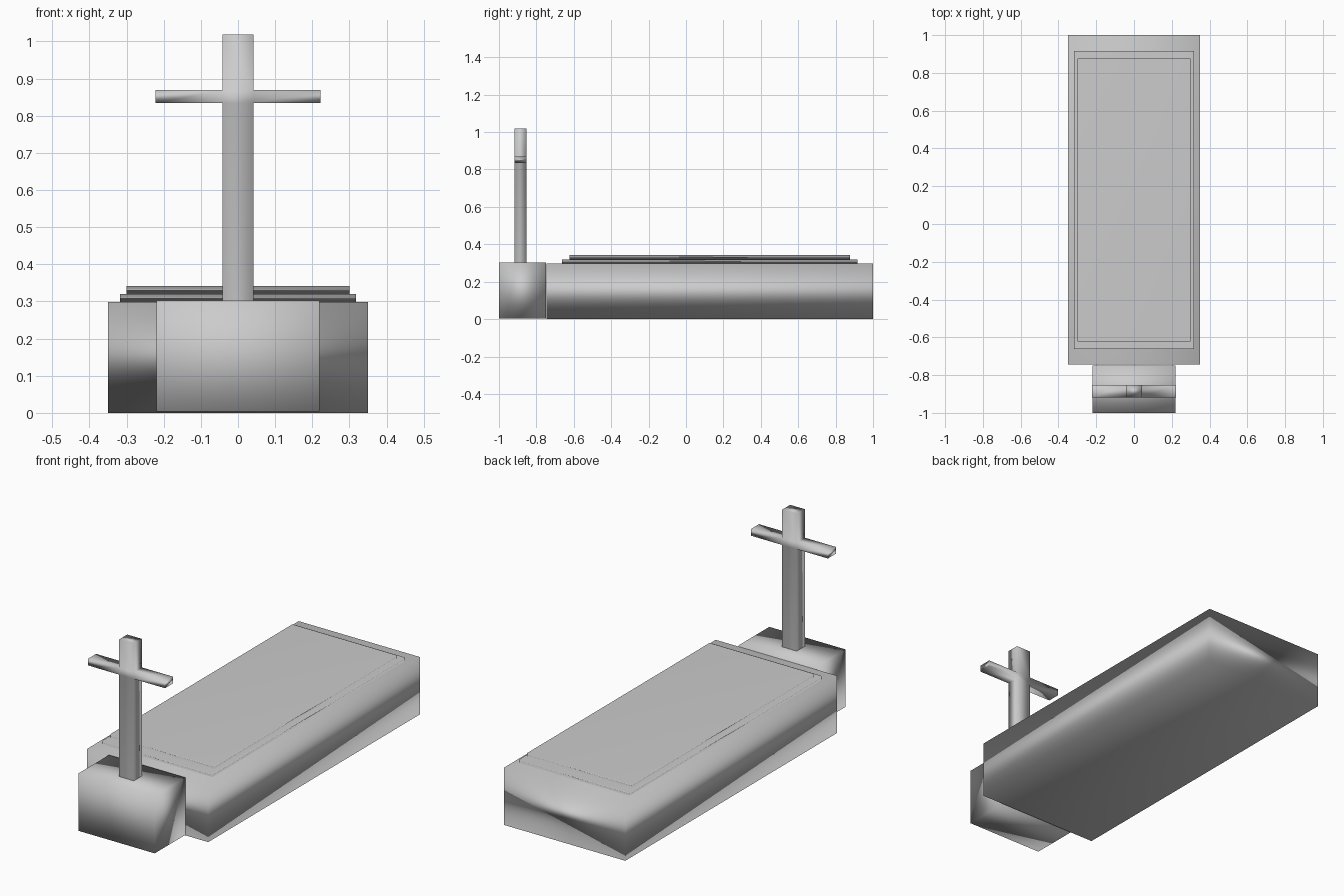
import bpy
import bmesh
from mathutils import Vector

default_cube = bpy.data.objects.get("Cube")
if default_cube:
    bpy.data.objects.remove(default_cube, do_unlink=True)

# Single stone colour
stone = bpy.data.materials.new("grey stone")
stone.use_nodes = True
GREY = (0.6, 0.6, 0.6, 1.0)
stone.diffuse_color = GREY
stone.node_tree.nodes["Principled BSDF"].inputs["Base Color"].default_value = GREY


def box_mesh(low, high):
    """New bmesh holding a box between two corners."""
    low, high = Vector(low), Vector(high)
    bm = bmesh.new()
    bmesh.ops.create_cube(bm, size=1)
    bmesh.ops.scale(bm, vec=high - low, verts=bm.verts)
    bmesh.ops.translate(bm, vec=(low + high) / 2, verts=bm.verts)
    return bm


def finish(name, bm):
    """Turn a bmesh into a smooth object with area-weighted normals."""
    bmesh.ops.recalc_face_normals(bm, faces=bm.faces)
    for face in bm.faces:
        face.smooth = True
    mesh = bpy.data.meshes.new(name)
    bm.to_mesh(mesh)
    bm.free()
    mesh.materials.append(stone)
    obj = bpy.data.objects.new(name, mesh)
    bpy.context.collection.objects.link(obj)
    weighted = obj.modifiers.new("area normals", "WEIGHTED_NORMAL")
    weighted.mode = "FACE_AREA"
    weighted.weight = 50
    return obj


# Long slab with two stepped plates, and the block carrying the cross
parts = {
    "slab_base": ((-0.35, -0.745, 0), (0.35, 1, 0.298)),
    "slab_step": ((-0.317, -0.663, 0.298), (0.317, 0.917, 0.32)),
    "slab_cover": ((-0.30, -0.623, 0.32), (0.30, 0.877, 0.342)),
    "head_block": ((-0.22, -1, 0.004), (0.22, -0.748, 0.303)),
}
for name, (low, high) in parts.items():
    finish(name, box_mesh(low, high))

# Cross: a post cut at the crossbar heights, with arms drawn out of its sides
HALF_POST, HALF_BAR = 0.042, 0.222
BAR_LOW, BAR_HIGH = 0.834, 0.869
bm = box_mesh((-HALF_POST, -0.918, 0.303), (HALF_POST, -0.852, 1.018))
for height in (BAR_LOW, BAR_HIGH):
    geometry = bm.verts[:] + bm.edges[:] + bm.faces[:]
    bmesh.ops.bisect_plane(bm, geom=geometry, plane_co=(0, 0, height), plane_no=(0, 0, 1))
bm.normal_update()
sides = [f for f in bm.faces if abs(f.normal.x) > 0.9
         and BAR_LOW < f.calc_center_median().z < BAR_HIGH]
ends = bmesh.ops.extrude_discrete_faces(bm, faces=sides)["faces"]
for face in ends:
    for vert in face.verts:
        vert.co.x = HALF_BAR if vert.co.x > 0 else -HALF_BAR
finish("cross", bm)
